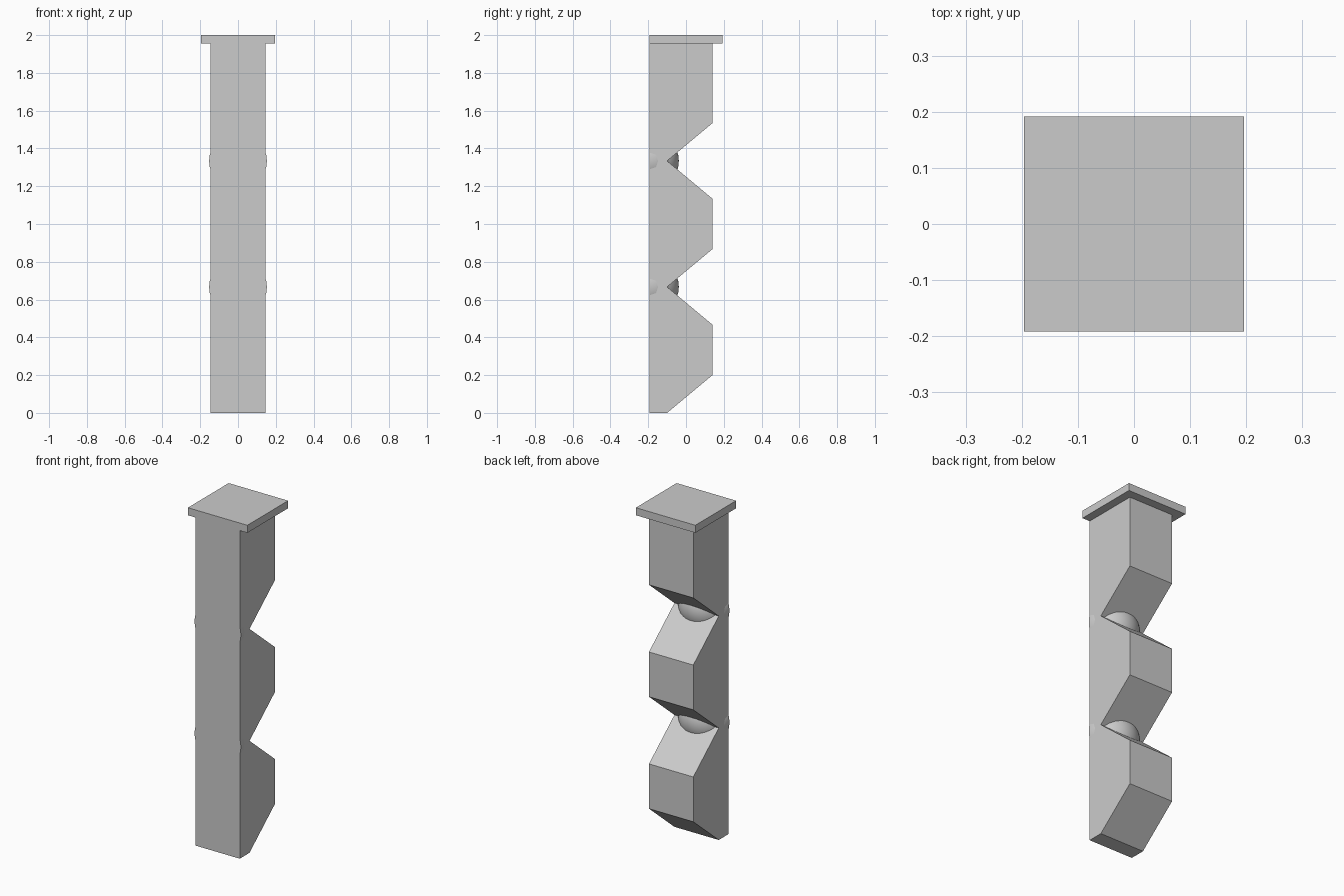
import bpy, bmesh, math
from mathutils import Matrix, Vector

if "Cube" in bpy.data.objects:
    bpy.data.objects.remove(bpy.data.objects["Cube"])

grey = bpy.data.materials.new("plain_grey")
grey.diffuse_color = (0.6, 0.6, 0.6, 1)
grey.use_nodes = True
grey.node_tree.nodes["Principled BSDF"].inputs["Base Color"].default_value = grey.diffuse_color

HALF_X, FRONT, BACK, NOTCH = 0.146, -0.192, 0.14, -0.10
CAP_Z, PERIOD, RISE = 1.955, 0.667, 0.2


def add_object(name, bm):
    bmesh.ops.recalc_face_normals(bm, faces=bm.faces)
    mesh = bpy.data.meshes.new(name)
    bm.to_mesh(mesh)
    bm.free()
    mesh.materials.append(grey)
    obj = bpy.data.objects.new(name, mesh)
    bpy.context.collection.objects.link(obj)
    return obj


# Post: side profile with V notches along the back, extruded across x
profile = [(FRONT, CAP_Z), (FRONT, 0)]
for i in range(3):
    z = i * PERIOD
    top = z + PERIOD - RISE if i < 2 else CAP_Z
    profile += [(NOTCH, z), (BACK, z + RISE), (BACK, top)]
bm = bmesh.new()
face = bm.faces.new([bm.verts.new((-HALF_X, y, z)) for y, z in profile])
ext = bmesh.ops.extrude_face_region(bm, geom=[face])
bmesh.ops.translate(bm, vec=(2 * HALF_X, 0, 0),
                    verts=[v for v in ext["geom"] if isinstance(v, bmesh.types.BMVert)])
add_object("notched_post", bm)

# Cap slab
bm = bmesh.new()
bmesh.ops.create_cube(bm, size=1)
bmesh.ops.scale(bm, vec=(0.392, 0.384, 2 - CAP_Z), verts=bm.verts)
bmesh.ops.translate(bm, vec=(0, 0, (2 + CAP_Z) / 2), verts=bm.verts)
add_object("top_cap", bm)

# Half-ball domes showing in each notch, flat side flush with the front
for i in (1, 2):
    bm = bmesh.new()
    bmesh.ops.create_uvsphere(bm, u_segments=32, v_segments=16, radius=0.153,
                              matrix=Matrix.Rotation(math.pi / 2, 4, 'X'))
    cut = bmesh.ops.bisect_plane(bm, geom=bm.verts[:] + bm.edges[:] + bm.faces[:],
                                 dist=1e-5, plane_co=(0, 0, 0), plane_no=(0, -1, 0),
                                 clear_outer=True)
    rim = [e for e in bm.edges if e.is_boundary]
    bmesh.ops.holes_fill(bm, edges=rim, sides=0)
    # Keep the flat side just behind the post's front face
    bmesh.ops.translate(bm, vec=(0, FRONT + 0.001, i * PERIOD), verts=bm.verts)
    dome = add_object("notch_dome_%d" % i, bm)
    bpy.ops.object.select_all(action='DESELECT')
    dome.select_set(True)
    bpy.context.view_layer.objects.active = dome
    bpy.ops.object.shade_smooth_by_angle(angle=math.radians(40))
